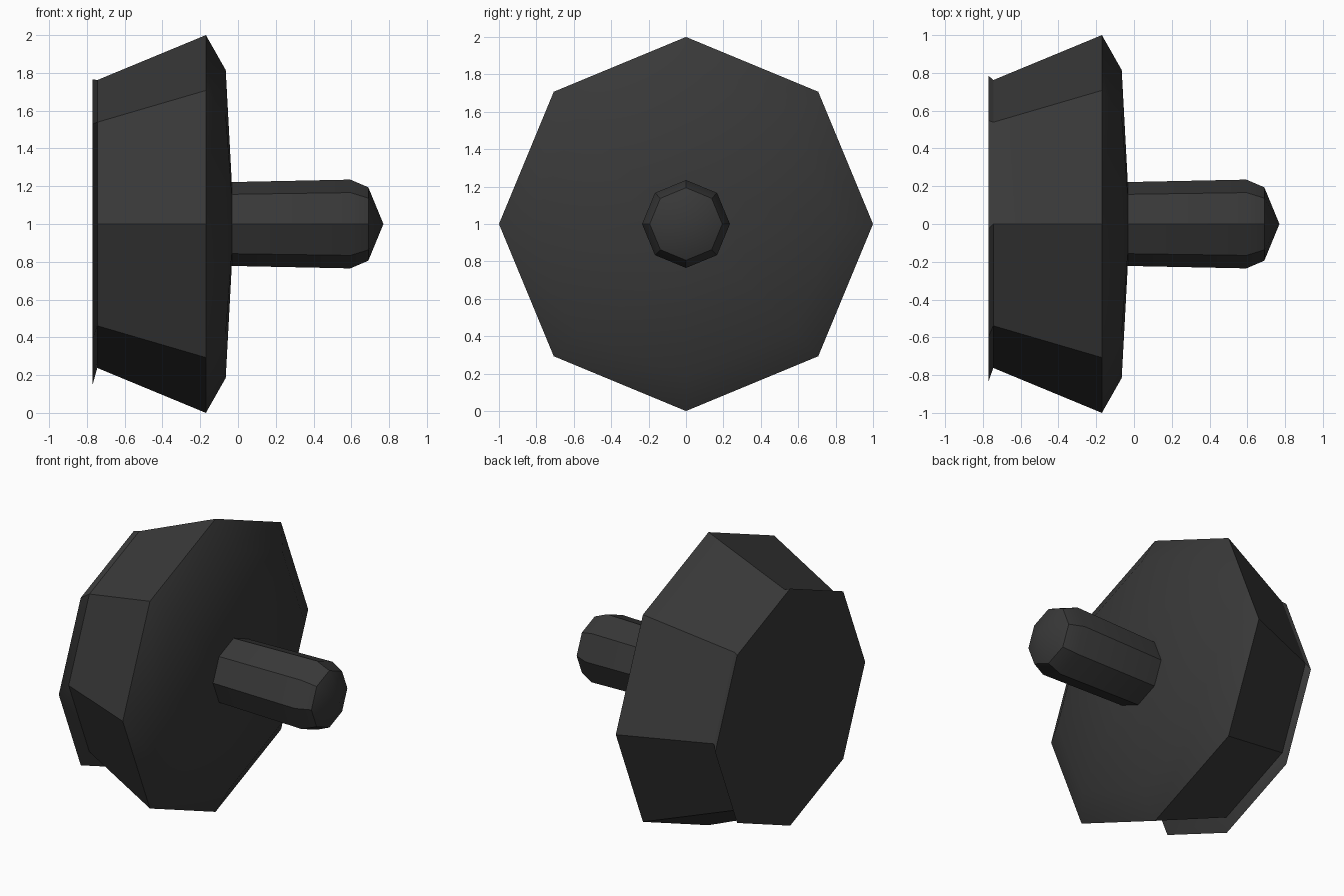
import bpy, bmesh, math

if "Cube" in bpy.data.objects:
    bpy.data.objects.remove(bpy.data.objects["Cube"])

SIDES = 8
CENTRE_Z = 1.0

dark = bpy.data.materials.new("charcoal")
dark.diffuse_color = (0.04, 0.04, 0.04, 1)
dark.use_nodes = True
dark.node_tree.nodes["Principled BSDF"].inputs["Base Color"].default_value = dark.diffuse_color


def lathe(name, profile, cap_start=False):
    """Octagonal rings along x; each entry is (x, radius, y shift, z shift)."""
    bm = bmesh.new()
    rings = []
    for x, r, dy, dz in profile:
        if r == 0:
            rings.append([bm.verts.new((x, dy, CENTRE_Z + dz))] * SIDES)
            continue
        angles = [2 * math.pi * i / SIDES for i in range(SIDES)]
        rings.append([bm.verts.new((x, dy + r * math.cos(a), CENTRE_Z + dz + r * math.sin(a)))
                      for a in angles])
    for a, b in zip(rings, rings[1:]):
        for i in range(SIDES):
            j = (i + 1) % SIDES
            corners = [a[i], a[j], b[j], b[i]]
            bm.faces.new(list(dict.fromkeys(corners)))
    if cap_start:
        bm.faces.new(rings[0][::-1])
    mesh = bpy.data.meshes.new(name)
    bm.to_mesh(mesh)
    bm.free()
    mesh.materials.append(dark)
    obj = bpy.data.objects.new(name, mesh)
    bpy.context.collection.objects.link(obj)
    bpy.ops.object.select_all(action='DESELECT')
    obj.select_set(True)
    bpy.context.view_layer.objects.active = obj
    bpy.ops.object.shade_smooth_by_angle(angle=math.radians(30))
    return obj


# Wide head, with its slightly off-centre flared base plate
lathe("head", [(-0.77, 0.809, -0.024, -0.043),
               (-0.745, 0.762, 0, 0),
               (-0.17, 1.0, 0, 0),
               (-0.065, 0.815, 0, 0),
               (-0.033, 0.222, 0, 0)], cap_start=True)

# Slim shaft with a bevelled, pointed tip
lathe("shaft", [(-0.033, 0.222, 0, 0),
                (0.595, 0.235, 0, 0),
                (0.69, 0.194, 0, 0),
                (0.77, 0, 0, 0)])
